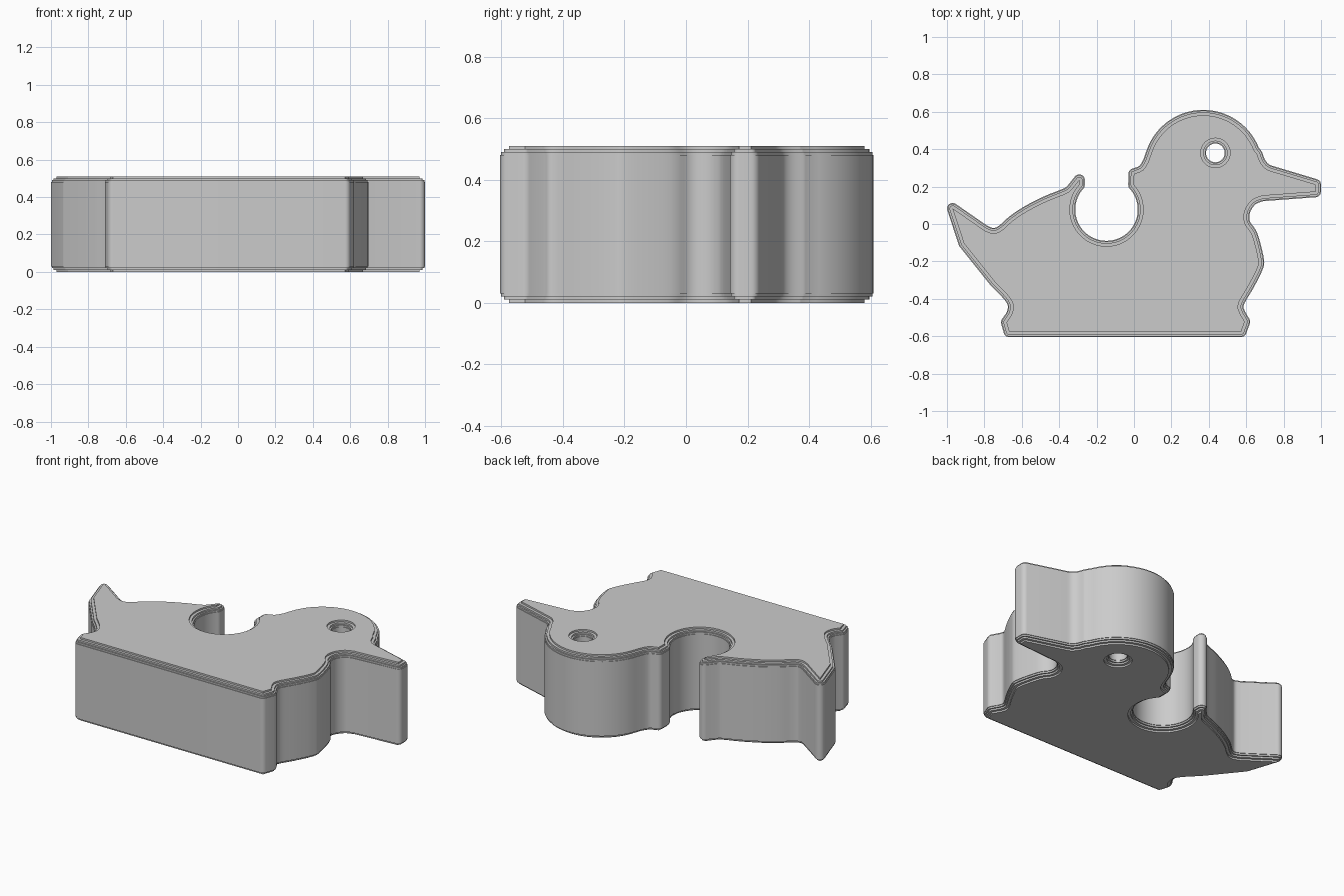
import bpy, bmesh, math
from mathutils import Vector

if "Cube" in bpy.data.objects:
    bpy.data.objects.remove(bpy.data.objects["Cube"])

HEIGHT, ROUND = 0.51, 0.03
STEPS = [0.029, 0.013, 0.004, 0.0]     # inset of each terrace, from the cap down
RISE = 0.01                            # height of each terrace


def arc(cx, cy, r, start, end, n):
    angles = [math.radians(start + (end - start) * i / n) for i in range(n + 1)]
    return [Vector((cx + r * math.cos(a), cy + r * math.sin(a))) for a in angles]


def spline(points, n=5):
    """Smooth curve through the points."""
    p = [Vector(q) for q in points]
    p = [2 * p[0] - p[1]] + p + [2 * p[-1] - p[-2]]
    out = []
    for a, b, c, d in zip(p, p[1:], p[2:], p[3:]):
        for i in range(n):
            t = i / n
            out.append(0.5 * (2 * b + (c - a) * t + (2 * a - 5 * b + 4 * c - d) * t ** 2
                              + (3 * b - a - 3 * c + d) * t ** 3))
    return out + [p[-2]]


def offset(loop, d, rounded):
    """Move a counter-clockwise loop outwards, rounding outer corners on request."""
    out = []
    for i, p in enumerate(loop):
        e1 = (p - loop[i - 1]).normalized()
        e2 = (loop[(i + 1) % len(loop)] - p).normalized()
        n1, n2 = Vector((e1.y, -e1.x)), Vector((e2.y, -e2.x))
        turn = math.atan2(e1.x * e2.y - e1.y * e2.x, e1.dot(e2))
        if rounded and turn > 0.25:
            k = math.ceil(turn / 0.2)
            for j in range(k + 1):
                a = math.atan2(n1.y, n1.x) + turn * j / k
                out.append(p + d * Vector((math.cos(a), math.sin(a))))
        else:
            out.append(p + (n1 + n2) * d / (1 + n1.dot(n2)))
    return out


# Duck outline with sharp corners, counter-clockwise from the base
base = [Vector((-0.69, -0.605)), Vector((0.593, -0.605)), Vector((0.624, -0.52))]
breast = spline([(0.592, -0.465), (0.588, -0.43), (0.64, -0.34), (0.685, -0.25),
                 (0.695, -0.19), (0.66, -0.05), (0.62, 0.015), (0.622, 0.065),
                 (0.65, 0.105), (0.69, 0.122)])
beak = [Vector((1.0, 0.145)), Vector((1.0, 0.233))]
brow = spline([(0.76, 0.305), (0.723, 0.318), (0.7, 0.345), (0.685, 0.385)], 3)
head = arc(0.37, 0.29, 0.32, 22, 160, 32)
neck = spline([(0.05, 0.345), (0.03, 0.312), (-0.005, 0.297)], 3) + [Vector((-0.03, 0.293))]
notch = arc(-0.147, 0.077, 0.167, 46, -226, 48)
spike = [Vector((-0.262, 0.322))]
back = spline([(-0.355, 0.205), (-0.38, 0.188), (-0.476, 0.15), (-0.583, 0.096),
               (-0.663, 0.043), (-0.717, -0.005), (-0.75, -0.021), (-0.785, -0.009)])
tail = [Vector((-1.026, 0.158)), Vector((-0.935, -0.118))]
rump = spline([(-0.765, -0.33), (-0.717, -0.378), (-0.684, -0.417), (-0.674, -0.444),
               (-0.682, -0.475)], 3) + [Vector((-0.714, -0.52))]
outline = base + breast + beak + brow + head + neck + notch + spike + back + tail + rump
core = offset(outline, -ROUND, False)


def terraces():
    """Inset and height of every ring from the bottom cap to the top cap."""
    low = []
    for i, inset in enumerate(STEPS):
        low.append((inset, i * RISE))
        if i < len(STEPS) - 1:
            low.append((inset, (i + 1) * RISE))
    return low + [(inset, HEIGHT - z) for inset, z in reversed(low)]


def add_walls(bm, shape, flip):
    """Stack rings into a wall; return its bottom and top edge loops."""
    rings = [[bm.verts.new((p.x, p.y, z)) for p in shape(inset)] for inset, z in terraces()]
    for lo, hi in zip(rings, rings[1:]):
        for i in range(len(lo)):
            j = (i + 1) % len(lo)
            quad = [lo[i], lo[j], hi[j], hi[i]]
            bm.faces.new(quad[::-1] if flip else quad)
    return [[bm.edges.get((r[i - 1], r[i])) for i in range(len(r))]
            for r in (rings[0], rings[-1])]


# Body with an eye hole bored right through
bm = bmesh.new()
outer = add_walls(bm, lambda inset: offset(core, ROUND - inset, True), False)
eye = add_walls(bm, lambda inset: arc(0.435, 0.38, 0.05 + inset, 0, 360, 32)[:-1], True)
for side, normal in ((0, (0, 0, -1)), (1, (0, 0, 1))):
    bmesh.ops.triangle_fill(bm, edges=outer[side] + eye[side], use_beauty=True, normal=normal)
bmesh.ops.recalc_face_normals(bm, faces=bm.faces)

mesh = bpy.data.meshes.new("duck_body")
bm.to_mesh(mesh)
bm.free()
duck = bpy.data.objects.new("duck_body", mesh)
bpy.context.collection.objects.link(duck)

# Plain grey plastic
grey = bpy.data.materials.new("light_grey")
grey.use_nodes = True
grey.diffuse_color = (0.6, 0.6, 0.6, 1)
grey.node_tree.nodes["Principled BSDF"].inputs["Base Color"].default_value = (0.6, 0.6, 0.6, 1)
mesh.materials.append(grey)

bpy.context.view_layer.objects.active = duck
duck.select_set(True)
bpy.ops.object.shade_smooth_by_angle(angle=math.radians(30))
